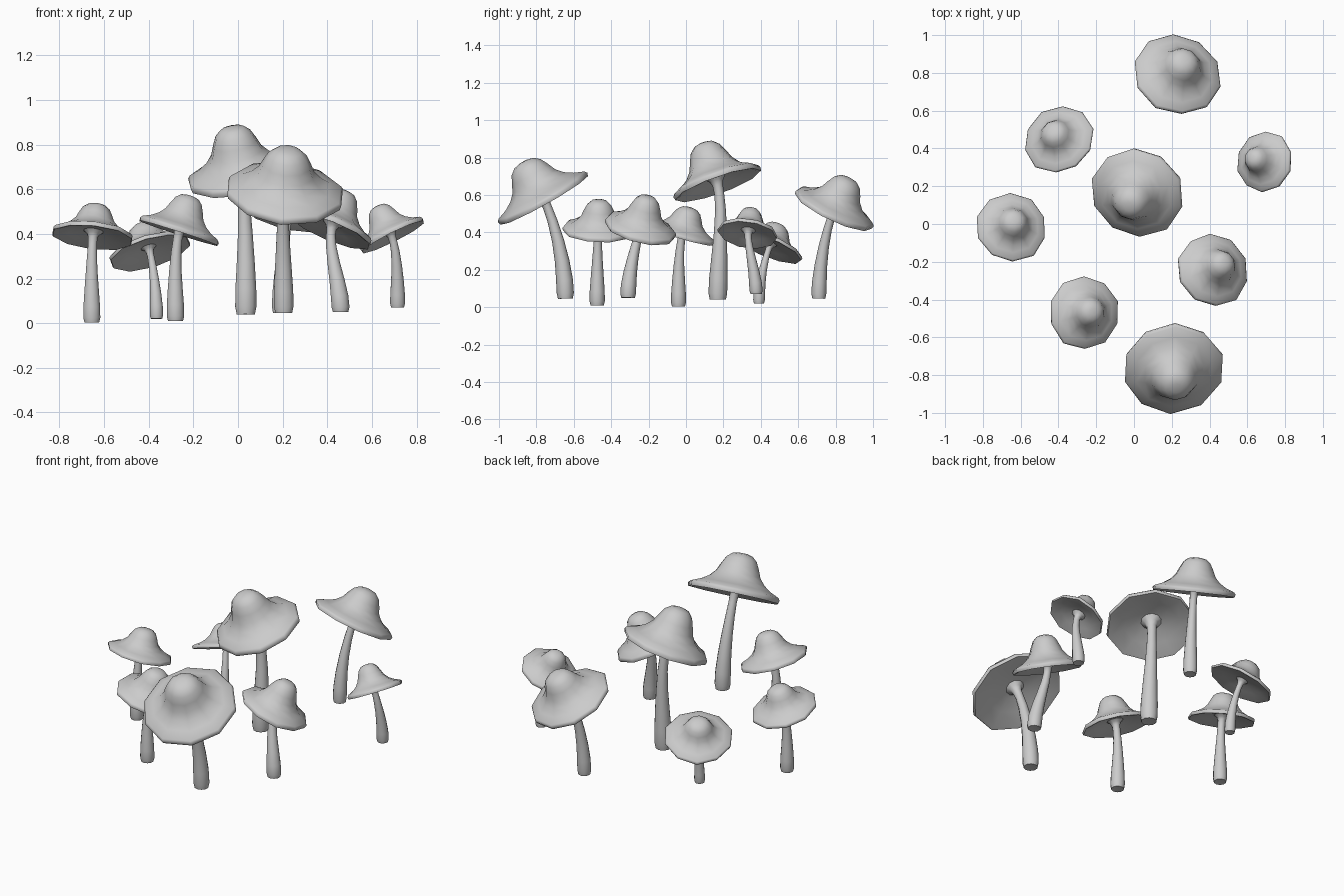
import bpy, bmesh, math, random
from mathutils import Vector

if "Cube" in bpy.data.objects:
    bpy.data.objects.remove(bpy.data.objects["Cube"])

random.seed(4)
SIDES = 10

# Cap section: (radius / cap radius, height / cap height), from the peak round to the underside
CAP = [(0.10, 0.995), (0.22, 0.96), (0.33, 0.85), (0.41, 0.67), (0.48, 0.48), (0.60, 0.32),
       (0.77, 0.19), (0.96, 0.10), (1.0, 0.04), (0.98, -0.04), (0.92, -0.03),
       (0.60, 0.08), (0.30, 0.15), (0.12, 0.18)]
# Stem section: (fraction of the path, radius / base radius), flaring into the cap at the top
STEM = [(0, 0.86), (0.05, 1.0), (0.16, 0.98), (0.32, 0.85), (0.5, 0.70), (0.68, 0.58),
        (0.82, 0.52), (0.91, 0.56), (0.96, 0.75), (1.0, 1.15)]


def mesh_from_rings(name, rings, top=None, bottom=None):
    """Skin a stack of rings, closing the ends with a point where given."""
    bm = bmesh.new()
    loops = [[bm.verts.new(p) for p in ring] for ring in rings]
    for a, b in zip(loops, loops[1:]):
        for i in range(SIDES):
            j = (i + 1) % SIDES
            bm.faces.new((a[i], a[j], b[j], b[i]))
    for tip, loop in ((top, loops[0]), (bottom, loops[-1])):
        if tip is not None:
            v = bm.verts.new(tip)
            for i in range(SIDES):
                bm.faces.new((loop[i], loop[(i + 1) % SIDES], v))
    bmesh.ops.recalc_face_normals(bm, faces=bm.faces)
    for f in bm.faces:
        f.smooth = True
    me = bpy.data.meshes.new(name)
    bm.to_mesh(me)
    bm.free()
    me.set_sharp_from_angle(angle=math.radians(60))
    ob = bpy.data.objects.new(name, me)
    bpy.context.collection.objects.link(ob)
    return ob


def ring(center, axis, radii):
    """Ring of points round an axis, kept aligned with the y direction."""
    axis = axis.normalized()
    u = Vector((0, 1, 0)).cross(axis).normalized()
    v = axis.cross(u)
    pts = []
    for i, r in enumerate(radii):
        a = math.pi / 2 + 2 * math.pi * i / SIDES
        pts.append(center + u * (r * math.cos(a)) + v * (r * math.sin(a)))
    return pts


def mushroom(name, base, stem_r, rim, slope, R, h):
    base, rim = Vector(base), Vector(rim)
    n = Vector((-slope[0], -slope[1], 1)).normalized()

    # Bell-shaped cap with a slightly uneven brim
    wob = [random.uniform(-0.03, 0.03) for _ in range(SIDES)]
    rings = [ring(rim + n * (z * h), n, [R * r * (1 + w * r * r) for w in wob]) for r, z in CAP]
    mesh_from_rings(name + "_cap", rings, rim + n * h, rim + n * (0.18 * h))

    # Curved tapering stem that ends square to the cap
    end = rim + n * (0.16 * h)
    length = (end - base).length
    p1 = base + Vector((0, 0, 0.35 * length))
    p2 = end - n * (0.25 * length)

    def path(t):
        s = 1 - t
        return base * s**3 + p1 * (3 * s * s * t) + p2 * (3 * s * t * t) + end * t**3

    rings = []
    for t, r in STEM:
        tangent = path(min(t + 0.02, 1)) - path(max(t - 0.02, 0))
        rings.append(ring(path(t), tangent, [stem_r * r] * SIDES))
    mesh_from_rings(name + "_stem", rings, base + Vector((0, 0, 0.005)))


# name, stem base, stem radius, rim centre, rim slope along x and y, cap radius, cap height
mushroom("tall_middle", (0.035, 0.17, 0.04), 0.050, (0.015, 0.17, 0.66), (0.20, 0.36), 0.25, 0.236)
mushroom("large_front", (0.205, -0.645, 0.045), 0.046, (0.205, -0.76, 0.58), (-0.10, 0.56), 0.27, 0.227)
mushroom("large_back", (0.19, 0.71, 0.045), 0.040, (0.23, 0.79, 0.52), (-0.25, -0.48), 0.235, 0.193)
mushroom("right_front", (0.46, -0.31, 0.05), 0.042, (0.415, -0.245, 0.42), (-0.40, -0.25), 0.197, 0.190)
mushroom("far_left", (-0.655, -0.04, 0.003), 0.040, (-0.65, -0.02, 0.39), (-0.12, -0.30), 0.190, 0.150)
mushroom("left_front", (-0.28, -0.475, 0.01), 0.041, (-0.265, -0.47, 0.41), (-0.32, -0.04), 0.195, 0.170)
mushroom("left_back", (-0.365, 0.39, 0.02), 0.031, (-0.395, 0.445, 0.32), (0.30, -0.40), 0.190, 0.138)
mushroom("right_back", (0.715, 0.375, 0.07), 0.035, (0.69, 0.33, 0.39), (0.50, -0.15), 0.162, 0.152)
